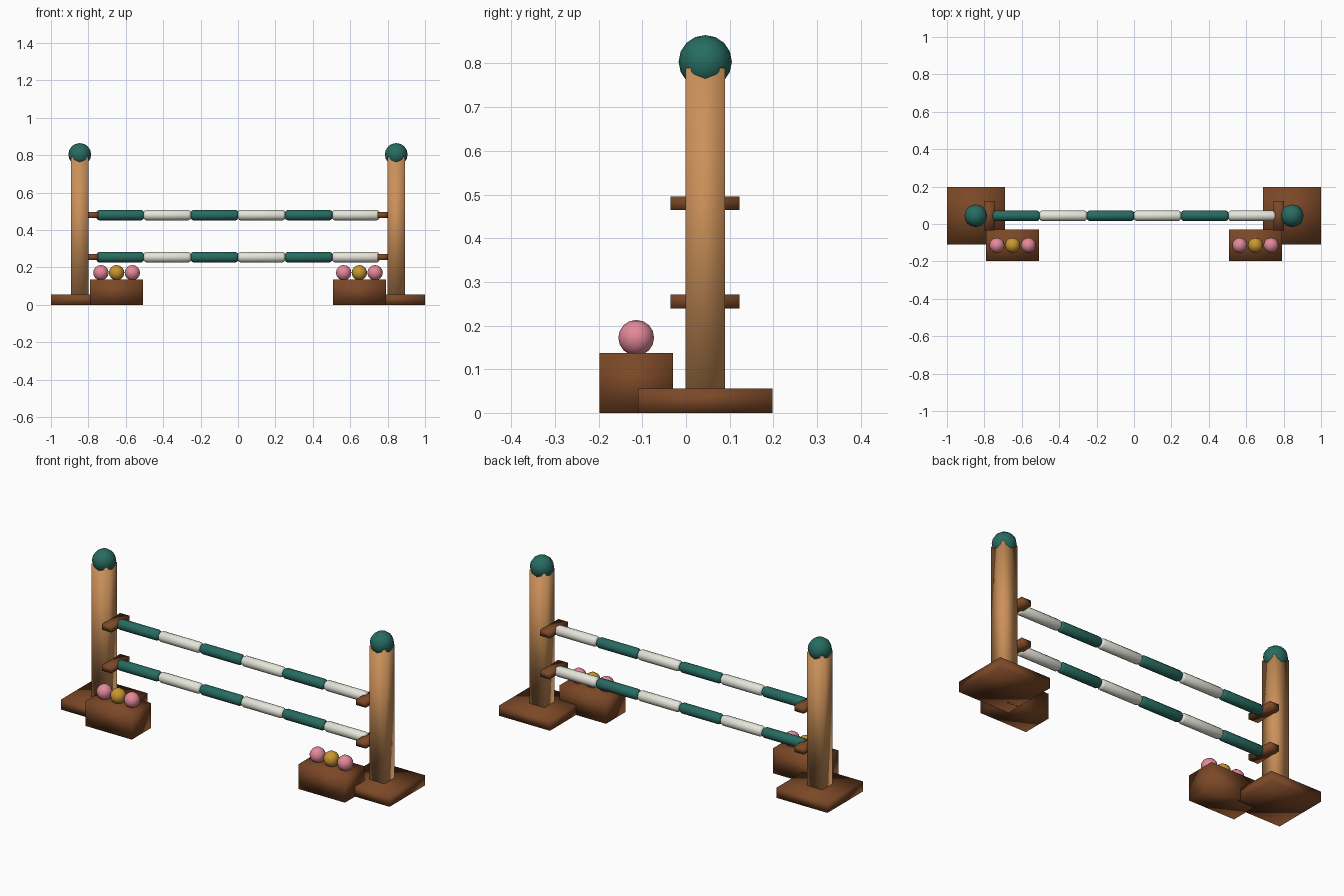
import bpy, bmesh, math
from mathutils import Matrix, Vector

if "Cube" in bpy.data.objects:
    bpy.data.objects.remove(bpy.data.objects["Cube"])


def material(name, rgb):
    m = bpy.data.materials.new(name)
    m.diffuse_color = (*rgb, 1)
    m.use_nodes = True
    m.node_tree.nodes["Principled BSDF"].inputs["Base Color"].default_value = m.diffuse_color
    return m


TAN = material("tan wood", (0.60, 0.28, 0.10))
BROWN = material("dark brown wood", (0.20, 0.065, 0.02))
TEAL = material("teal paint", (0.02, 0.15, 0.12))
WHITE = material("white paint", (0.78, 0.78, 0.70))
PINK = material("pink petals", (0.78, 0.25, 0.32))
GOLD = material("gold petals", (0.58, 0.31, 0.03))


def finish(name, bm, mats):
    bmesh.ops.recalc_face_normals(bm, faces=bm.faces)
    me = bpy.data.meshes.new(name)
    bm.to_mesh(me)
    bm.free()
    for m in mats:
        me.materials.append(m)
    for p in me.polygons:
        p.use_smooth = True
    ob = bpy.data.objects.new(name, me)
    bpy.context.collection.objects.link(ob)
    return ob


def box(name, x, y, z, mat):
    """Box from (min, max) ranges on each axis."""
    bm = bmesh.new()
    centre = Vector([(r[0] + r[1]) / 2 for r in (x, y, z)])
    size = [abs(r[1] - r[0]) for r in (x, y, z)]
    bmesh.ops.create_cube(bm, size=1, matrix=Matrix.Translation(centre) @ Matrix.Diagonal((*size, 1)))
    return finish(name, bm, [mat])


def ball(name, centre, radius, mat):
    bm = bmesh.new()
    bmesh.ops.create_uvsphere(bm, u_segments=12, v_segments=8, radius=radius,
                              matrix=Matrix.Translation(centre))
    return finish(name, bm, [mat])


def rail(name, z, y=0.044, r=0.028, count=6, length=0.252):
    """Row of round segments with softened ends, in alternating colours."""
    bm = bmesh.new()
    sides = 12
    for i in range(count):
        x0 = (i - count / 2) * length
        x1 = x0 + length
        profile = [(x0, r * 0.6), (x0 + 0.004, r * 0.84), (x0 + 0.013, r),
                   (x1 - 0.013, r), (x1 - 0.004, r * 0.84), (x1, r * 0.6)]
        rings = []
        for x, rad in profile:
            rings.append([bm.verts.new((x, y + rad * math.cos(a), z + rad * math.sin(a)))
                          for a in (2 * math.pi * k / sides for k in range(sides))])
        faces = [bm.faces.new(rings[0]), bm.faces.new(rings[-1])]
        for a, b in zip(rings, rings[1:]):
            for k in range(sides):
                n = (k + 1) % sides
                faces.append(bm.faces.new((a[k], a[n], b[n], b[k])))
        for f in faces:
            f.material_index = i % 2
    return finish(name, bm, [TEAL, WHITE])


# the two striped rails
RAILS = {"lower": 0.255, "upper": 0.48}
for label, z in RAILS.items():
    rail(f"{label}_rail", z)

# the uprights, mirrored left and right
for side, s in (("left", -1), ("right", 1)):
    box(f"{side}_base", (s * 0.69, s * 1.0), (-0.11, 0.198), (0, 0.056), BROWN)
    box(f"{side}_post", (s * 0.80, s * 0.892), (-0.001, 0.089), (0.05, 0.79), TAN)
    ball(f"{side}_finial", (s * 0.846, 0.044, 0.804), 0.061, TEAL)
    for label, z in RAILS.items():
        box(f"{side}_{label}_rail_cup", (s * 0.745, s * 0.803), (-0.036, 0.122),
            (z - 0.016, z + 0.016), BROWN)
    # flower box with three blooms
    box(f"{side}_planter", (s * 0.508, s * 0.79), (-0.198, -0.03), (0, 0.137), BROWN)
    for i, x in enumerate((0.565, 0.649, 0.733)):
        ball(f"{side}_flower_{i + 1}", (s * x, -0.114, 0.172), 0.041, GOLD if i == 1 else PINK)
